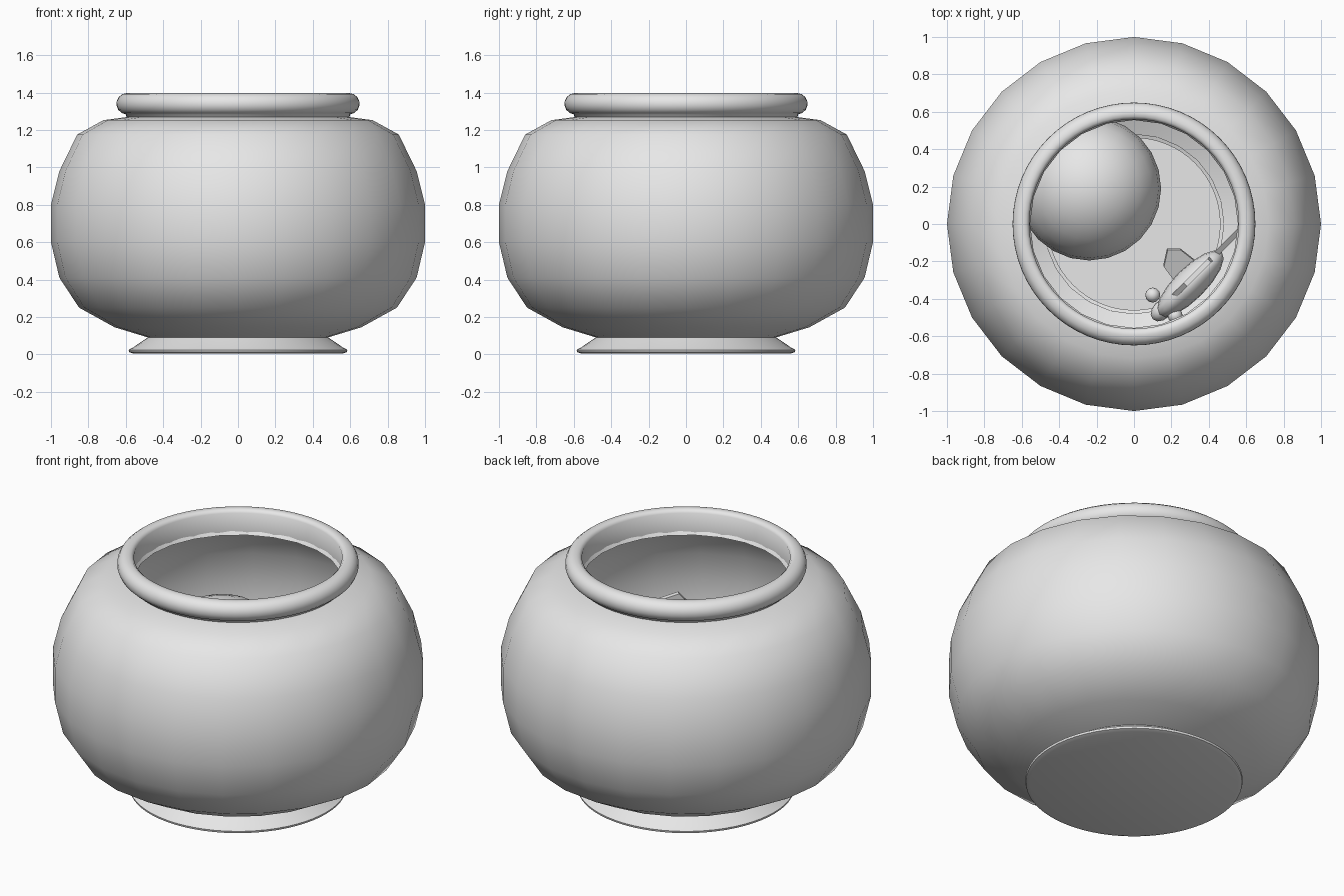
import bpy, bmesh, math
from mathutils import Vector, Matrix

old = bpy.data.objects.get("Cube")
if old:
    bpy.data.objects.remove(old, do_unlink=True)

grey = bpy.data.materials.new("pale_grey")
grey.use_nodes = True
colour = (0.8, 0.8, 0.8, 1)
grey.diffuse_color = colour
grey.node_tree.nodes["Principled BSDF"].inputs["Base Color"].default_value = colour


def finish(name, bm, angle=60):
    """Turn a bmesh into a smooth shaded object."""
    bmesh.ops.recalc_face_normals(bm, faces=bm.faces)
    mesh = bpy.data.meshes.new(name)
    bm.to_mesh(mesh)
    bm.free()
    mesh.materials.append(grey)
    obj = bpy.data.objects.new(name, mesh)
    bpy.context.collection.objects.link(obj)
    bpy.ops.object.select_all(action='DESELECT')
    bpy.context.view_layer.objects.active = obj
    obj.select_set(True)
    bpy.ops.object.shade_smooth_by_angle(angle=math.radians(angle))
    return obj


def lathe(name, profile, sides, angle=60):
    """Spin a closed (radius, height) profile around z."""
    bm = bmesh.new()
    verts = [bm.verts.new((r, 0, z)) for r, z in profile]
    edges = [bm.edges.new((a, b)) for a, b in zip(verts, verts[1:] + verts[:1])]
    bmesh.ops.spin(bm, geom=verts + edges, cent=(0, 0, 0), axis=(0, 0, 1),
                   angle=math.tau, steps=sides, use_duplicate=False)
    bmesh.ops.remove_doubles(bm, verts=bm.verts, dist=0.0005)
    return finish(name, bm, angle)


def ellipsoid(name, centre, radii, turn=0, segments=20, rings=10):
    bm = bmesh.new()
    bmesh.ops.create_uvsphere(bm, u_segments=segments, v_segments=rings, radius=1)
    bm.transform(Matrix.Translation(centre) @ Matrix.Rotation(turn, 4, 'Z')
                 @ Matrix.Diagonal((*radii, 1)))
    return finish(name, bm)


# Bowl wall: outer curve, then the inner curve offset inwards
outer = [(0.48, 0.09), (0.66, 0.145), (0.85, 0.25), (0.955, 0.41), (1.0, 0.6),
         (1.0, 0.8), (0.955, 0.98), (0.86, 1.175), (0.72, 1.252), (0.57, 1.272)]
inner = [(r * 0.975, 0.68 + (z - 0.68) * 0.965) for r, z in outer]
inner[0] = (0.48, 0.1)
lathe("bowl_wall", outer + inner[::-1], 24)

# Rounded rim with a straight inner neck
rim = [(0.565, 1.25), (0.595, 1.265), (0.6, 1.283)]
rim += [(0.595 + 0.055 * math.cos(a), 1.34 + 0.057 * math.sin(a))
        for a in [math.radians(d) for d in range(-60, 91, 25)]]
rim += [(0.575, 1.395), (0.56, 1.38)]
lathe("rim", rim, 64)

# Flared foot with a flat base
lathe("foot", [(0, 0.004), (0.56, 0.004), (0.582, 0.012), (0.585, 0.024),
               (0.56, 0.038), (0.48, 0.092), (0.46, 0.085), (0.46, 0.03), (0, 0.03)], 64, 50)

# Ball inside the bowl
ellipsoid("ball", (-0.24, 0.19, 0.6), (0.385, 0.385, 0.385), 0, 24, 12)

# Fish: body, eyes and fins
heading = math.radians(45)
ellipsoid("fish_body", (0.3, -0.32, 0.75), (0.24, 0.085, 0.15), heading, 16, 10)
ellipsoid("fish_snout", (0.15, -0.46, 0.73), (0.07, 0.05, 0.06), heading, 12, 8)
for name, spot in (("left", (0.1, -0.38, 0.78)), ("right", (0.22, -0.49, 0.78))):
    ellipsoid("fish_eye_" + name, spot, (0.04, 0.04, 0.04), 0, 12, 8)


def fin(name, points, thickness):
    """Thin plate with a tapered edge through the given outline."""
    bm = bmesh.new()
    face = bm.faces.new([bm.verts.new(p) for p in points])
    face.normal_update()
    shift = face.normal * thickness
    top = bmesh.ops.extrude_face_region(bm, geom=[face])
    bmesh.ops.translate(bm, vec=shift,
                        verts=[v for v in top["geom"] if isinstance(v, bmesh.types.BMVert)])
    return finish(name, bm, 30)


def along(s, z):
    """Point on the fish's upright middle plane."""
    return Vector((0.3, -0.32, z)) + s * Vector((0.71, 0.71, 0))


fin("fish_tail", [along(0.18, 0.76), along(0.4, 0.99), along(0.34, 0.76), along(0.4, 0.56)], 0.03)
fin("fish_back_fin", [along(-0.12, 0.86), along(-0.02, 0.97), along(0.16, 0.92), along(0.18, 0.8)], 0.03)
fin("fish_side_fin", [(0.22, -0.31, 0.74), (0.16, -0.23, 0.78), (0.18, -0.14, 0.8),
                      (0.25, -0.14, 0.8), (0.34, -0.21, 0.76)], 0.03)
